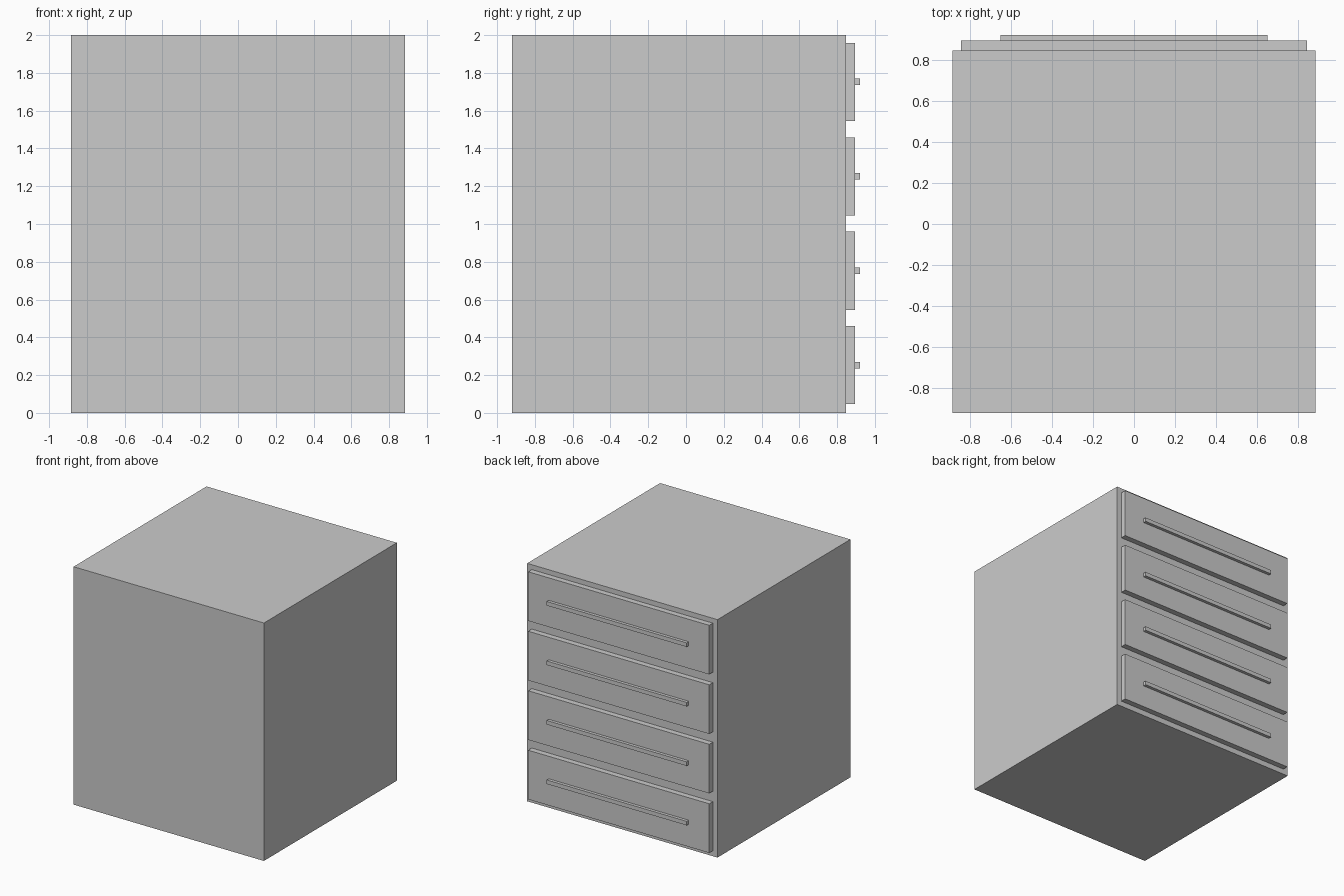
import bpy

if "Cube" in bpy.data.objects:
    bpy.data.objects.remove(bpy.data.objects["Cube"])


def box(name, x, y, z):
    """Axis-aligned box from (min, max) ranges."""
    bpy.ops.mesh.primitive_cube_add(
        size=1, location=[(a + b) / 2 for a, b in (x, y, z)])
    obj = bpy.context.object
    obj.name = name
    obj.scale = [b - a for a, b in (x, y, z)]
    bpy.ops.object.transform_apply(location=False, rotation=False, scale=True)
    return obj


# Cabinet body
box("cabinet_body", (-0.885, 0.885), (-0.92, 0.846), (0, 2))

# Four drawers with bar handles on the +y side
for i in range(4):
    z = 0.5 * i
    box(f"drawer_front_{i + 1}", (-0.842, 0.842), (0.846, 0.894), (z + 0.046, z + 0.459))
    box(f"drawer_handle_{i + 1}", (-0.651, 0.651), (0.894, 0.92), (z + 0.236, z + 0.27))
